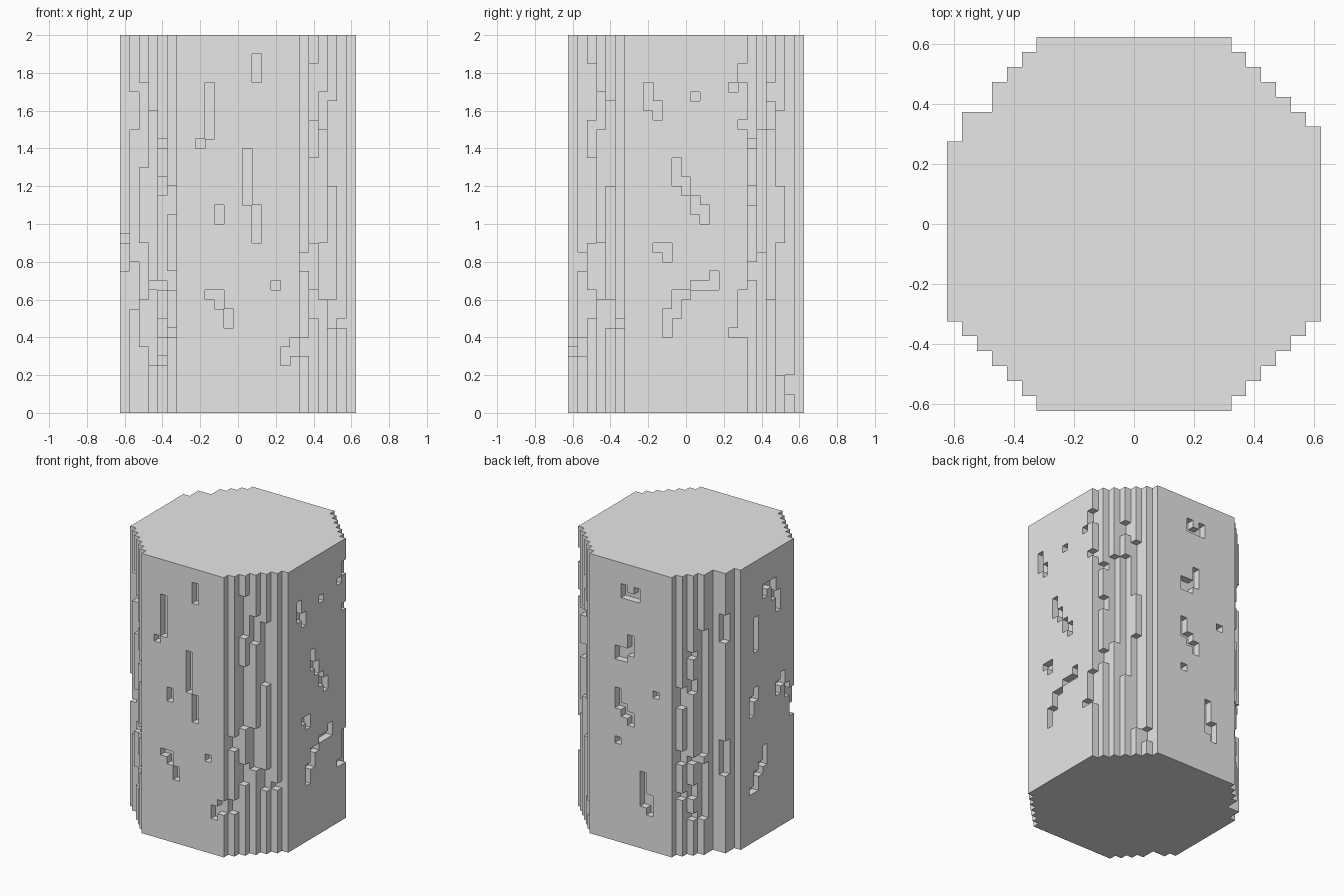
import bpy
import bmesh
from mathutils import Vector

CELL = 0.05      # edge length of one block
HEIGHT = 40      # blocks up
REACH = 12       # blocks from the centre to each flat side
CORNER = 18      # |x| + |y| limit that cuts the stepped corners

cube = bpy.data.objects.get("Cube")
if cube:
    bpy.data.objects.remove(cube, do_unlink=True)

# Pits in each flat side: (block across, bottom, top)
front_pits = [
    (2, 35, 38), (-3, 29, 35), (-4, 28, 29), (1, 22, 28), (2, 18, 22),
    (-2, 20, 22), (4, 13, 14), (-3, 12, 13), (-2, 11, 13), (-1, 9, 11),
    (5, 5, 7), (6, 6, 8),
]
right_pits = [
    (-4, 32, 35), (-3, 31, 33), (1, 33, 34), (5, 34, 35), (6, 35, 37),
    (6, 30, 31), (-1, 24, 27), (0, 23, 25), (1, 21, 23), (2, 20, 22),
    (-3, 17, 18), (-2, 16, 18), (3, 13, 15), (2, 13, 14), (1, 13, 14),
    (0, 12, 13), (-1, 10, 13), (-2, 8, 11), (5, 8, 9), (6, 8, 13),
]
back_pits = [
    (1, 35, 37), (0, 35, 36), (-1, 35, 37), (2, 26, 28), (1, 26, 28),
    (0, 27, 30), (2, 19, 22), (1, 18, 20), (0, 17, 19), (-4, 22, 23),
    (2, 14, 15), (-2, 6, 11), (-3, 5, 8),
]
left_pits = [
    (0, 34, 36), (-1, 35, 36), (-2, 33, 36), (-3, 31, 34), (2, 27, 32),
    (3, 18, 21), (2, 20, 22), (-3, 19, 21), (-4, 20, 22), (-5, 18, 20),
    (-6, 17, 19), (3, 7, 8), (2, 7, 10), (1, 9, 11), (0, 10, 13),
]

# Worn lengths of the corner steps: (step, bottom, top)
front_left_wear = [
    (12, 15, 17), (11, 30, 34), (11, 11, 16), (10, 26, 35), (10, 12, 18),
    (10, 0, 7), (9, 14, 32), (9, 5, 13), (8, 28, 29), (8, 23, 25),
    (8, 13, 14), (8, 8, 10), (8, 5, 6), (7, 21, 24), (7, 13, 15), (7, 8, 9),
]
front_right_wear = [
    (8, 31, 37), (8, 18, 27), (8, 10, 13), (7, 15, 17), (7, 6, 8),
    (9, 30, 34), (9, 12, 18), (10, 24, 33), (10, 9, 12), (11, 9, 10),
]
back_right_wear = [
    (11, 28, 29), (11, 22, 24), (11, 14, 16), (10, 17, 30), (9, 33, 35),
    (9, 12, 30), (8, 24, 32), (8, 4, 18), (7, 2, 4),
]
back_left_wear = front_left_wear + [(12, 0, HEIGHT), (10, 0, HEIGHT)]


def carve(blocks, x, y, bottom, top):
    """Take a vertical run of blocks away."""
    for z in range(bottom, top):
        blocks.discard((x, y, z))


# Solid eight-sided column of blocks
span = range(-REACH, REACH + 1)
blocks = {(x, y, z) for x in span for y in span for z in range(HEIGHT)
          if abs(x) + abs(y) <= CORNER}

for side, pits in ((-REACH, front_pits), (REACH, back_pits)):
    for across, bottom, top in pits:
        carve(blocks, across, side, bottom, top)
for side, pits in ((REACH, right_pits), (-REACH, left_pits)):
    for across, bottom, top in pits:
        carve(blocks, side, across, bottom, top)

corners = ((-1, -1, front_left_wear), (1, -1, front_right_wear),
           (1, 1, back_right_wear), (-1, 1, back_left_wear))
for sx, sy, wear in corners:
    for step, bottom, top in wear:
        carve(blocks, sx * step, sy * (CORNER - step), bottom, top)

# Skin: one square on every exposed block face
bm = bmesh.new()
corner_verts = {}


def vert_at(point):
    key = tuple(round(2 * c) for c in point)
    if key not in corner_verts:
        corner_verts[key] = bm.verts.new(point * CELL)
    return corner_verts[key]


axes = [Vector((1, 0, 0)), Vector((0, 1, 0)), Vector((0, 0, 1))]
for block in sorted(blocks):
    centre = Vector(block) + axes[2] / 2
    for a in range(3):
        u, v = axes[(a + 1) % 3] / 2, axes[(a + 2) % 3] / 2
        for sign in (-1, 1):
            normal = axes[a] * sign
            neighbour = tuple(int(b + n) for b, n in zip(block, normal))
            if neighbour in blocks:
                continue
            middle = centre + normal / 2
            ring = [middle - u - v, middle + u - v, middle + u + v, middle - u + v]
            if sign < 0:
                ring.reverse()
            bm.faces.new([vert_at(p) for p in ring])

mesh = bpy.data.meshes.new("block_column")
bm.to_mesh(mesh)
bm.free()
column = bpy.data.objects.new("block_column", mesh)
bpy.context.collection.objects.link(column)

# Plain grey material
grey = bpy.data.materials.new("light_grey")
grey.use_nodes = True
colour = (0.8, 0.8, 0.8, 1)
grey.diffuse_color = colour
grey.node_tree.nodes["Principled BSDF"].inputs["Base Color"].default_value = colour
mesh.materials.append(grey)
